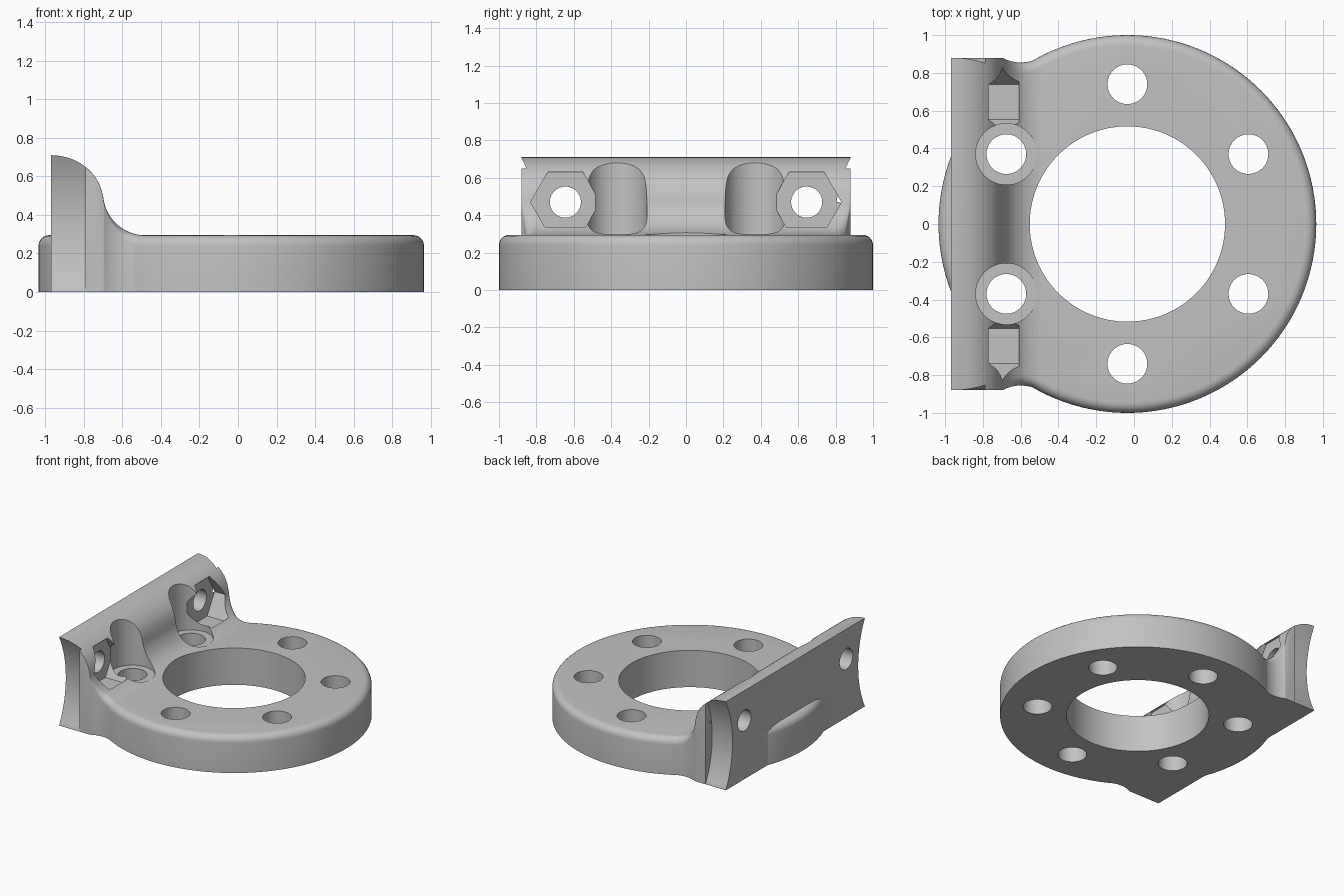
import bpy, bmesh
from math import cos, sin, pi, radians, sqrt
from mathutils import Matrix, Vector

if "Cube" in bpy.data.objects:
    bpy.data.objects.remove(bpy.data.objects["Cube"], do_unlink=True)

RING_X, RING_R, RING_H = -0.035, 1.0, 0.295
BACK_X, WALL_W, EDGE_R = -0.97, 0.88, 0.055

grey = bpy.data.materials.new("light grey")
grey.use_nodes = True
grey.diffuse_color = (0.54, 0.54, 0.54, 1)
grey.node_tree.nodes["Principled BSDF"].inputs["Base Color"].default_value = grey.diffuse_color


def to_object(name, bm):
    bmesh.ops.recalc_face_normals(bm, faces=bm.faces)
    mesh = bpy.data.meshes.new(name)
    bm.to_mesh(mesh)
    bm.free()
    mesh.materials.append(grey)
    obj = bpy.data.objects.new(name, mesh)
    bpy.context.collection.objects.link(obj)
    return obj


def cylinder(name, start, axis, length, radius, sides=64, bevel=0.0, turn=0.0):
    """Prism from start along axis X or Z, optionally with a rounded top rim."""
    bm = bmesh.new()
    bmesh.ops.create_cone(bm, cap_ends=True, segments=sides, radius1=radius,
                          radius2=radius, depth=length)
    bmesh.ops.transform(bm, verts=bm.verts, matrix=Matrix.Rotation(turn, 4, 'Z'))
    if bevel:
        rim = [e for e in bm.edges if all(v.co.z > 0 for v in e.verts)]
        bmesh.ops.bevel(bm, geom=rim, offset=bevel, segments=6, profile=0.5,
                        affect='EDGES')
    place = Matrix.Translation(Vector(start)) 
    if axis == 'X':
        place = place @ Matrix.Rotation(pi / 2, 4, 'Y')
    place = place @ Matrix.Translation((0, 0, length / 2))
    bmesh.ops.transform(bm, verts=bm.verts, matrix=place)
    return to_object(name, bm)


def combine(target, other, operation):
    mod = target.modifiers.new(operation.title(), 'BOOLEAN')
    mod.operation, mod.solver, mod.object = operation, 'EXACT', other
    bpy.context.view_layer.objects.active = target
    bpy.ops.object.modifier_apply(modifier=mod.name)
    bpy.data.objects.remove(other, do_unlink=True)


def half_width(x):
    """Plan outline: straight wall, concave neck, then the ring's circle."""
    if x < -0.698:
        return WALL_W
    if x < -0.54:
        return min(WALL_W, 1.055 - sqrt(0.04 - (x + 0.6) ** 2))
    return sqrt((RING_R - 0.003) ** 2 - (x - RING_X) ** 2)


def mounting_wall():
    # Side profile: domed top, then a concave fillet down to the ring
    profile = [(BACK_X + 0.27 * cos(radians(a)), 0.47 + 0.24 * sin(radians(a)))
               for a in range(90, 11, -6)]
    profile += [(-0.48 + 0.22 * cos(radians(a)), 0.514 + 0.22 * sin(radians(a)))
                for a in range(186, 271, 6)]
    profile.append((-0.42, 0.294))
    bm = bmesh.new()
    rings = []
    for x, h in profile:
        w = half_width(x)
        r = EDGE_R * min(1, max(0.04, (x + 0.72) / 0.12))
        corner = [(w - r + r * cos(i * pi / 12), h - r + r * sin(i * pi / 12))
                  for i in range(7)]
        half = [(w, 0)] + corner
        section = half + [(-y, z) for y, z in reversed(half)]
        rings.append([bm.verts.new((x, y, z)) for y, z in section])
    for a, b in zip(rings, rings[1:]):
        for i in range(len(a)):
            j = (i + 1) % len(a)
            bm.faces.new((a[i], a[j], b[j], b[i]))
    bm.faces.new(rings[0])
    bm.faces.new(rings[-1])
    return to_object("mounting_wall", bm)


# Round flange joined with the upright wall
body = cylinder("flange_bracket", (RING_X, 0, 0), 'Z', RING_H, RING_R, 160, EDGE_R)
combine(body, mounting_wall(), 'UNION')

# Centre bore and six bolt holes
combine(body, cylinder("bore", (RING_X, 0, -0.5), 'Z', 2, 0.517, 128), 'DIFFERENCE')
for k in range(6):
    a = radians(30 + 60 * k)
    x, y = RING_X + 0.74 * cos(a), 0.74 * sin(a)
    combine(body, cylinder("bolt_hole", (x, y, -0.5), 'Z', 2, 0.105), 'DIFFERENCE')
    if cos(a) < -0.5:
        # Clearance for bolt heads beside the wall
        combine(body, cylinder("bolt_relief", (x, y, 0.293), 'Z', 1, 0.162), 'DIFFERENCE')

for side in (-1, 1):
    # Hexagonal nut pockets and cross holes through the wall
    y = side * 0.645
    combine(body, cylinder("nut_pocket", (-0.79, y, 0.47), 'X', 0.18, 0.186, 6), 'DIFFERENCE')
    combine(body, cylinder("cross_hole", (-1.2, y, 0.47), 'X', 0.7, 0.083), 'DIFFERENCE')
    # Scooped ends of the wall
    combine(body, cylinder("end_scoop", (-1.2, side * 1.58, 0.355), 'X', 0.41, 0.784, 160),
            'DIFFERENCE')

bpy.ops.object.select_all(action='DESELECT')
body.select_set(True)
bpy.context.view_layer.objects.active = body
bpy.ops.object.shade_smooth_by_angle(angle=radians(28))
